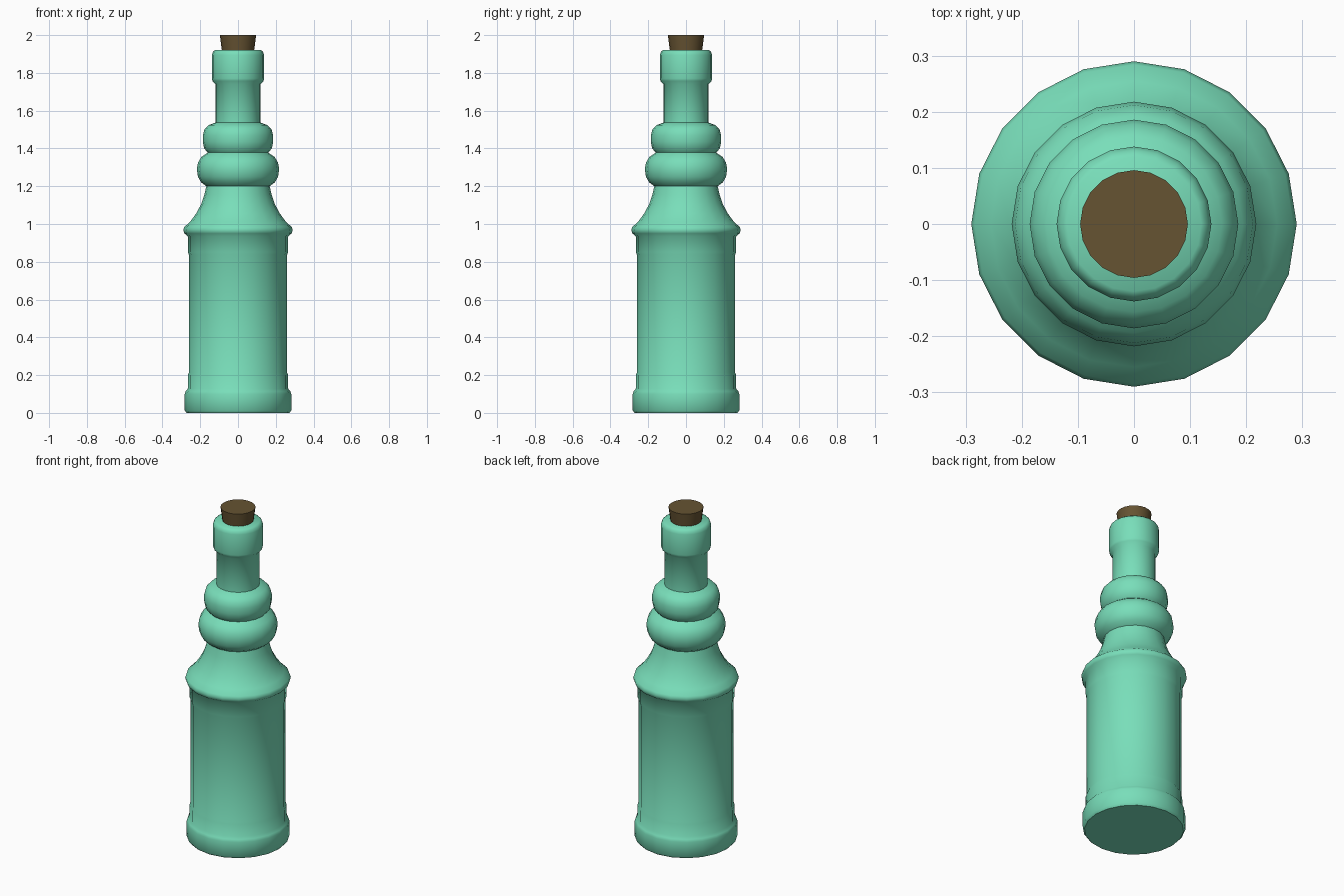
import bpy, bmesh, math

if "Cube" in bpy.data.objects:
    bpy.data.objects.remove(bpy.data.objects["Cube"])

SIDES = 20


def material(name, rgb):
    m = bpy.data.materials.new(name)
    m.diffuse_color = (*rgb, 1)
    m.use_nodes = True
    m.node_tree.nodes["Principled BSDF"].inputs["Base Color"].default_value = m.diffuse_color
    return m


def lathe(name, profile, mat, angle):
    """Revolve (radius, z) points around z and cap both ends."""
    bm = bmesh.new()
    rings = []
    for r, z in profile:
        rings.append([bm.verts.new((r * math.cos(math.tau * i / SIDES),
                                    r * math.sin(math.tau * i / SIDES), z))
                      for i in range(SIDES)])
    for a, b in zip(rings, rings[1:]):
        for i in range(SIDES):
            j = (i + 1) % SIDES
            bm.faces.new((a[i], a[j], b[j], b[i]))
    bm.faces.new(rings[0][::-1])
    bm.faces.new(rings[-1])
    me = bpy.data.meshes.new(name)
    bm.to_mesh(me)
    bm.free()
    me.materials.append(mat)
    ob = bpy.data.objects.new(name, me)
    bpy.context.collection.objects.link(ob)
    bpy.ops.object.select_all(action='DESELECT')
    ob.select_set(True)
    bpy.context.view_layer.objects.active = ob
    bpy.ops.object.shade_smooth_by_angle(angle=math.radians(angle))
    return ob


glass = material("green glass", (0.19, 0.73, 0.49))
cork = material("brown cork", (0.133, 0.087, 0.032))

bottle = [
    # foot
    (0.272, 0), (0.282, 0.012), (0.282, 0.10), (0.277, 0.115), (0.266, 0.128),
    # body with recessed label panel
    (0.266, 0.20), (0.260, 0.213), (0.260, 0.838), (0.266, 0.852), (0.266, 0.935),
    # shoulder flare
    (0.284, 0.95), (0.290, 0.968), (0.284, 0.985), (0.255, 1.01), (0.222, 1.055),
    (0.195, 1.105), (0.178, 1.155), (0.168, 1.20),
    # lower bulge
    (0.195, 1.22), (0.212, 1.25), (0.218, 1.29), (0.212, 1.325), (0.194, 1.355),
    (0.160, 1.378),
    # upper bulge
    (0.179, 1.40), (0.186, 1.435), (0.186, 1.47), (0.178, 1.50), (0.157, 1.523),
    (0.119, 1.537),
    # neck and lip
    (0.119, 1.74), (0.135, 1.757), (0.138, 1.77), (0.138, 1.895), (0.132, 1.912),
    (0.120, 1.922),
]
lathe("bottle", bottle, glass, 50)
lathe("cork_stopper", [(0.083, 1.90), (0.096, 2.0)], cork, 40)
